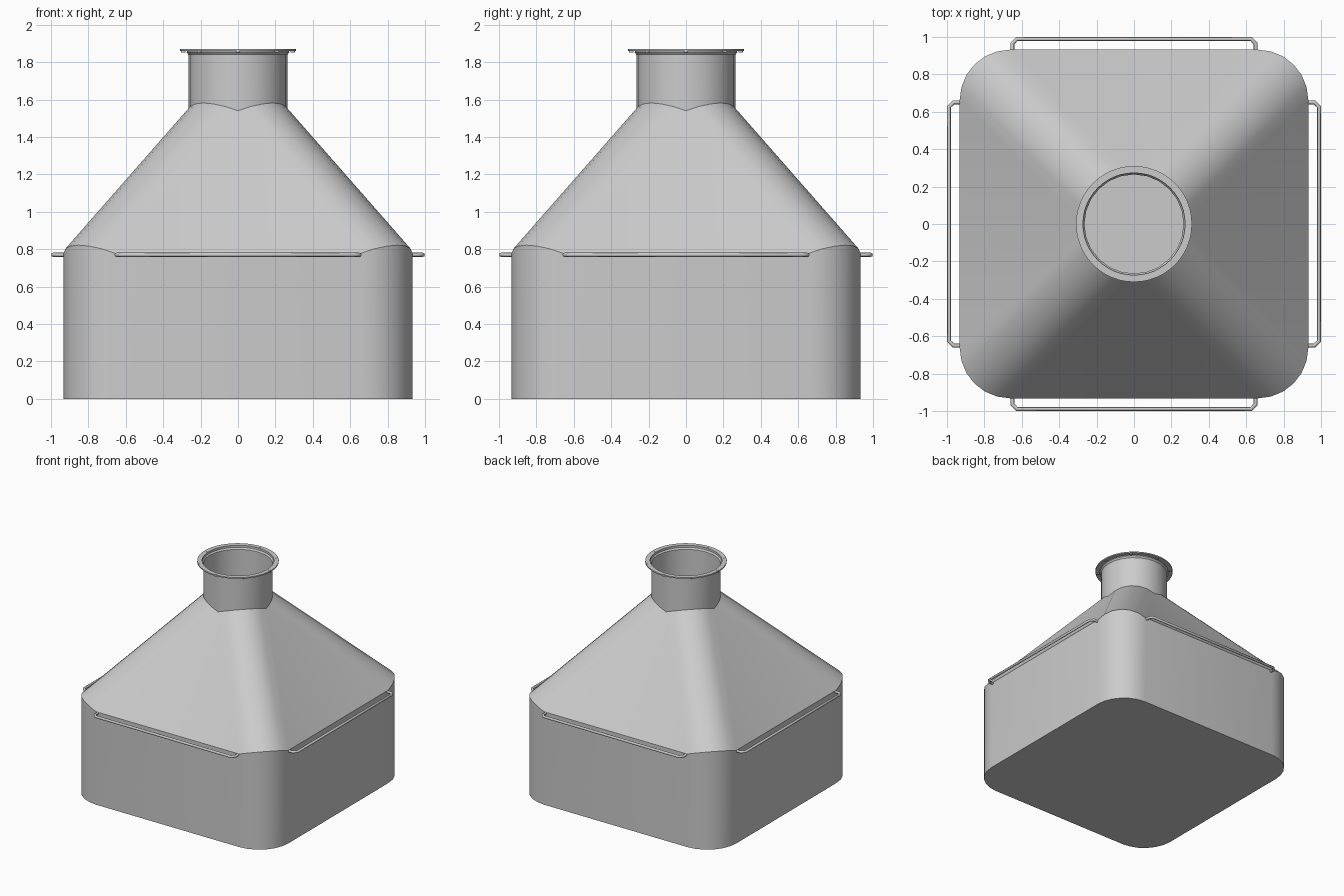
import bpy, bmesh
from math import sin, cos, pi, radians

if "Cube" in bpy.data.objects:
    bpy.data.objects.remove(bpy.data.objects["Cube"])

SEG = 6            # segments per quarter turn
HALF, CORNER = 0.932, 0.27
NECK_R = 0.265


def make_object(name, bm, angle=30):
    bmesh.ops.recalc_face_normals(bm, faces=bm.faces)
    mesh = bpy.data.meshes.new(name)
    bm.to_mesh(mesh)
    bm.free()
    ob = bpy.data.objects.new(name, mesh)
    bpy.context.collection.objects.link(ob)
    bpy.ops.object.select_all(action='DESELECT')
    ob.select_set(True)
    bpy.context.view_layer.objects.active = ob
    bpy.ops.object.shade_smooth_by_angle(angle=radians(angle))
    return ob


def ring(bm, radius, offset, z, rise=0.0):
    """Rounded square (a circle when offset is 0) whose corners are cut by a sloping plane."""
    verts = []
    for q in range(4):
        sx, sy = ((1, 1), (-1, 1), (-1, -1), (1, -1))[q]
        for i in range(SEG + 1):
            t = i / SEG * pi / 2
            a = q * pi / 2 + t
            h = z + rise * (sin(t) + cos(t) - 1)
            verts.append(bm.verts.new((sx * offset + radius * cos(a),
                                       sy * offset + radius * sin(a), h)))
    return verts


def bridge(bm, a, b):
    n = len(a)
    for i in range(n):
        j = (i + 1) % n
        bm.faces.new((a[i], a[j], b[j], b[i]))


# Hollow body: box walls, hopper roof and neck lofted through shared rings
bm = bmesh.new()
straight = HALF - CORNER
rings = [ring(bm, CORNER, straight, 0),
         ring(bm, CORNER, straight, 0.78, 0.1),
         ring(bm, NECK_R, 0, 1.54, 0.1),
         ring(bm, NECK_R, 0, 1.84),
         ring(bm, 0.275, 0, 1.853)]
for lower, upper in zip(rings, rings[1:]):
    bridge(bm, lower, upper)
bm.faces.new(rings[0])
bmesh.ops.remove_doubles(bm, verts=bm.verts, dist=1e-4)
make_object("hopper_body", bm)

# Flange around the mouth of the neck
bm = bmesh.new()
loops = []
for r, z in ((0.273, 1.86), (0.31, 1.86), (0.31, 1.87), (0.273, 1.87), (0.273, 1.853)):
    loops.append([bm.verts.new((r * cos(k * pi / 24), r * sin(k * pi / 24), z))
                  for k in range(48)])
for a, b in zip(loops[:3], loops[1:4]):
    bridge(bm, a, b)
bridge(bm, loops[3], loops[4])
bmesh.ops.remove_doubles(bm, verts=bm.verts, dist=1e-5)
make_object("neck_flange", bm)

# Eight flange bolts
for k in range(8):
    a = k * pi / 4
    bpy.ops.mesh.primitive_cylinder_add(vertices=12, radius=0.012, depth=0.019,
                                        location=(0.292 * cos(a), 0.292 * sin(a), 1.8615))
    bpy.context.object.name = f"flange_bolt_{k + 1}"
    bpy.ops.object.shade_smooth_by_angle(angle=radians(40))

# Bent handrail on each of the four sides
path = [(-0.65, -0.92), (-0.65, -0.965), (-0.627, -0.989),
        (0.627, -0.989), (0.65, -0.965), (0.65, -0.92)]
for k, side in enumerate(("front", "right", "back", "left")):
    curve = bpy.data.curves.new(f"{side}_rail", 'CURVE')
    curve.dimensions = '3D'
    curve.bevel_depth = 0.011
    curve.bevel_resolution = 2
    curve.use_fill_caps = True
    spline = curve.splines.new('POLY')
    spline.points.add(len(path) - 1)
    for p, (x, y) in zip(spline.points, path):
        p.co = (x, y, 0.77, 1)
    rail = bpy.data.objects.new(f"{side}_rail", curve)
    rail.rotation_euler.z = k * pi / 2
    bpy.context.collection.objects.link(rail)
